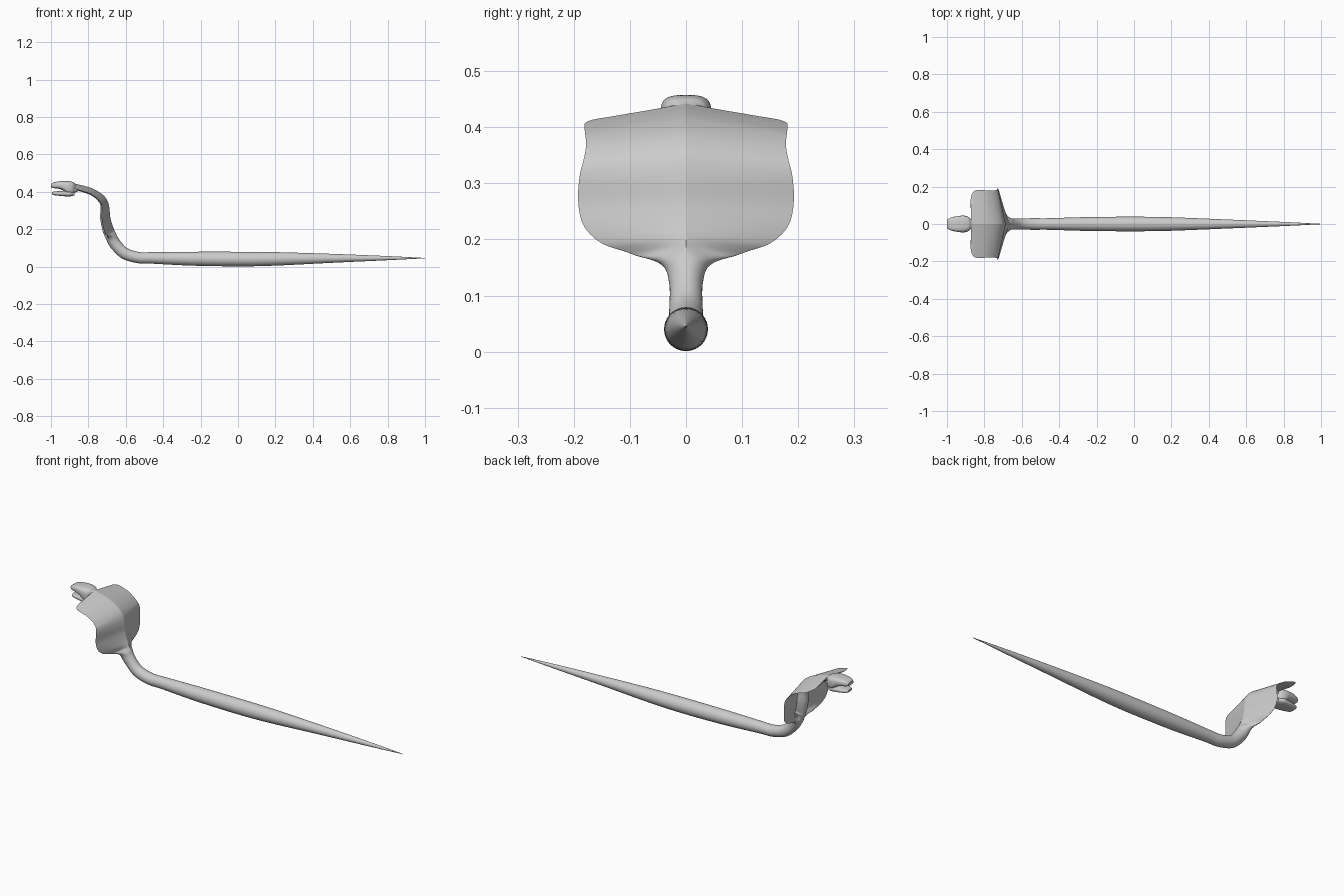
import bpy, bmesh, math

if "Cube" in bpy.data.objects:
    bpy.data.objects.remove(bpy.data.objects["Cube"])


def smooth_rows(rows, sub):
    """Catmull-Rom interpolation of rows of numbers."""
    out = []
    for i in range(len(rows) - 1):
        p0, p1 = rows[max(i - 1, 0)], rows[i]
        p2, p3 = rows[i + 1], rows[min(i + 2, len(rows) - 1)]
        for j in range(sub):
            t = j / sub
            out.append([0.5 * (2 * b + (c - a) * t + (2 * a - 5 * b + 4 * c - d) * t * t
                               + (3 * b - a - 3 * c + d) * t ** 3)
                        for a, b, c, d in zip(p0, p1, p2, p3)])
    out.append(list(rows[-1]))
    return out


def loft(name, rings):
    """Skin closed rings of points and cap both ends."""
    bm = bmesh.new()
    vr = [[bm.verts.new(p) for p in ring] for ring in rings]
    n = len(vr[0])
    for a, b in zip(vr, vr[1:]):
        for i in range(n):
            bm.faces.new((a[i], a[(i + 1) % n], b[(i + 1) % n], b[i]))
    bm.faces.new(vr[0])
    bm.faces.new(vr[-1])
    bmesh.ops.recalc_face_normals(bm, faces=bm.faces)
    me = bpy.data.meshes.new(name)
    bm.to_mesh(me)
    bm.free()
    ob = bpy.data.objects.new(name, me)
    bpy.context.collection.objects.link(ob)
    bpy.ops.object.select_all(action='DESELECT')
    ob.select_set(True)
    bpy.context.view_layer.objects.active = ob
    bpy.ops.object.shade_smooth_by_angle(angle=math.radians(45))
    return ob


def body_ring(row, n=64):
    """Round section that blends into a thin drooping sheet with a central tube."""
    dx, dz, vx, vz, w = row
    r = math.hypot(dx - vx, dz - vz) / 2
    k = min(max((w - 1.2 * r) / 0.05, 0), 1)
    ring = []
    for i in range(n):
        a = 2 * math.pi * i / n
        c, s = math.cos(a), math.sin(a)
        y = w * math.copysign(abs(c) ** (1 + 0.7 * k), c)
        sheet = 0.85 * abs(y) / w
        if s < 0:
            sheet += 0.14 * min(1, -2 * s)
            tube = 0.5 + 0.5 * math.sqrt(max(0, 1 - (y / 0.03) ** 2))
            if abs(y) < 0.03:
                sheet = max(sheet, tube)
        f = (1 - k) * (0.5 - 0.5 * s) + k * sheet
        ring.append((dx + (vx - dx) * f, y, dz + (vz - dz) * f))
    return ring


def head_ring(row, n=32, e=0.65):
    """Rounded box section: x, half width, bottom, top."""
    x, w, zb, zt = row
    ring = []
    for i in range(n):
        a = 2 * math.pi * i / n
        c, s = math.cos(a), math.sin(a)
        ring.append((x, w * math.copysign(abs(c) ** e, c),
                     (zb + zt) / 2 + (zt - zb) / 2 * math.copysign(abs(s) ** e, s)))
    return ring


# Tail and trunk: x, centre height, radius
trunk = [(1, .045, .001), (.8, .045, .011), (.5, .044, .024), (.2, .041, .036),
         (0, .04, .039), (-.25, .042, .037), (-.45, .046, .031)]
rows = [(x, z + r, x, z - r, r) for x, z, r in trunk]

# Raised neck and hood: back point (x, z), belly point (x, z), half width
rows += [
    (-.53, .078, -.535, .018, .031), (-.595, .10, -.62, .043, .03),
    (-.635, .145, -.68, .10, .03), (-.652, .175, -.705, .145, .045),
    (-.661, .195, -.717, .172, .10), (-.667, .21, -.724, .19, .15),
    (-.676, .235, -.731, .222, .182), (-.684, .27, -.737, .265, .192),
    (-.687, .31, -.735, .31, .19), (-.695, .345, -.738, .335, .184),
    (-.712, .373, -.748, .35, .18), (-.74, .397, -.765, .367, .178),
    (-.78, .418, -.793, .385, .18), (-.82, .431, -.828, .397, .181),
    (-.845, .437, -.852, .404, .178), (-.862, .441, -.867, .41, .16),
    (-.87, .443, -.874, .413, .13)]
loft("body_and_hood", [body_ring(r) for r in smooth_rows(rows, 5)])

# Skull with upper jaw
skull = [(-.85, .02, .405, .43), (-.872, .026, .395, .445), (-.885, .038, .386, .453),
         (-.91, .045, .388, .457), (-.935, .043, .407, .457), (-.96, .039, .416, .455),
         (-.985, .032, .419, .450), (-1, .022, .424, .441)]
loft("head_upper_jaw", [head_ring(r) for r in smooth_rows(skull, 4)])

# Lower jaw
jaw = [(-.875, .028, .380, .402), (-.90, .041, .375, .406), (-.93, .039, .376, .405),
       (-.96, .034, .379, .403), (-.985, .027, .382, .401), (-.994, .016, .387, .398)]
loft("lower_jaw", [head_ring(r) for r in smooth_rows(jaw, 4)])
